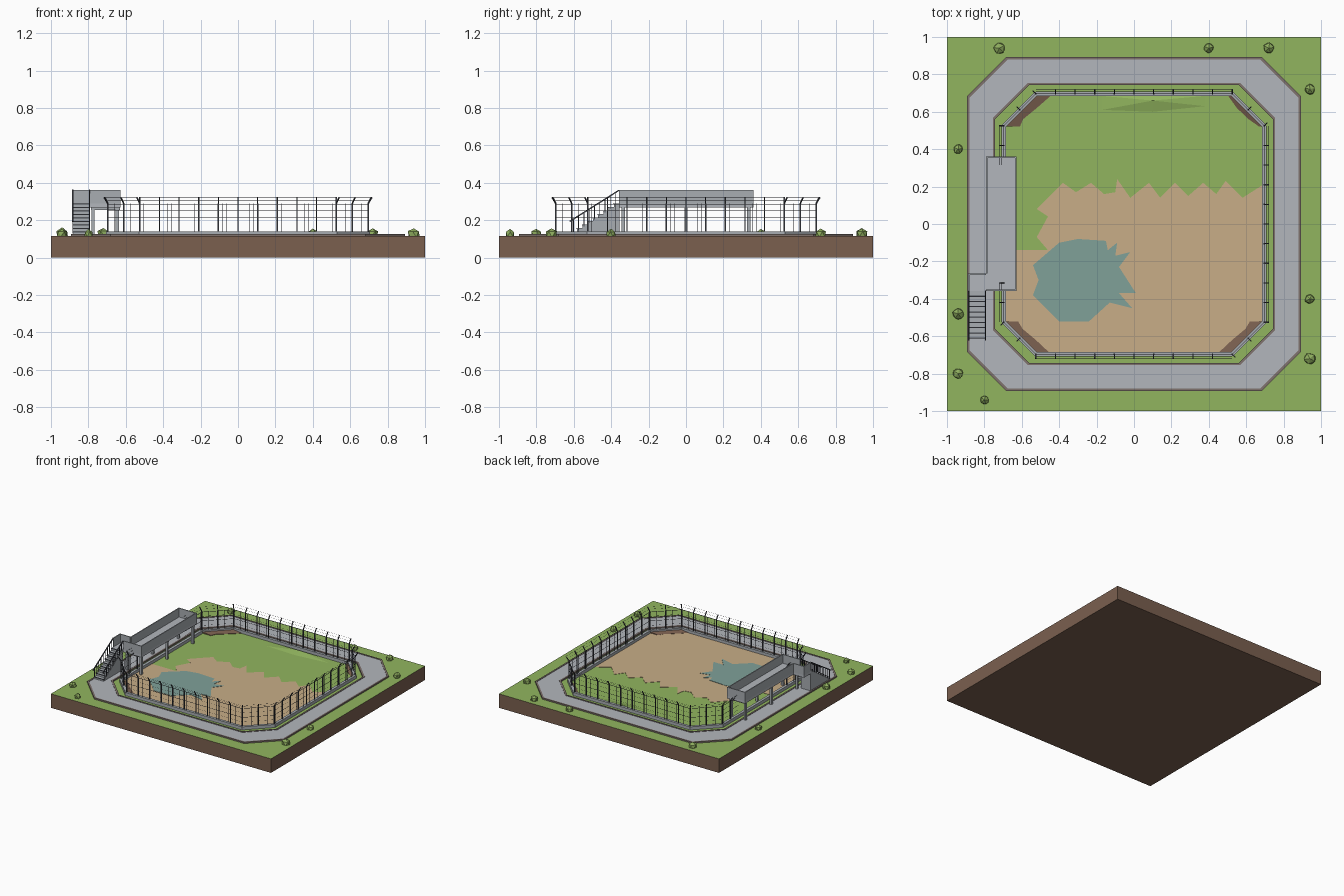
import bpy, bmesh, random
from mathutils import Vector, Matrix

random.seed(4)
if "Cube" in bpy.data.objects:
    bpy.data.objects.remove(bpy.data.objects["Cube"], do_unlink=True)


def material(name, srgb):
    mat = bpy.data.materials.new(name)
    mat.use_nodes = True
    colour = [((c + 0.055) / 1.055) ** 2.4 for c in srgb] + [1]
    mat.diffuse_color = colour
    mat.node_tree.nodes["Principled BSDF"].inputs["Base Color"].default_value = colour
    return mat


grass = material("grass green", (0.57, 0.71, 0.37))
soil = material("soil brown", (0.48, 0.375, 0.31))
sand = material("sand", (0.785, 0.68, 0.53))
water = material("pond water", (0.5, 0.63, 0.6))
paving = material("paving grey", (0.7, 0.715, 0.74))
kerb = material("kerb taupe", (0.5, 0.45, 0.43))
concrete = material("concrete grey", (0.66, 0.68, 0.7))
metal = material("dark metal", (0.27, 0.28, 0.31))
leaf = material("leaf green", (0.56, 0.68, 0.37))


def finish(bm, name, *mats):
    bmesh.ops.recalc_face_normals(bm, faces=bm.faces)
    mesh = bpy.data.meshes.new(name)
    bm.to_mesh(mesh)
    bm.free()
    for mat in mats:
        mesh.materials.append(mat)
    obj = bpy.data.objects.new(name, mesh)
    bpy.context.collection.objects.link(obj)
    return obj


def add_box(bm, lo, hi):
    lo, hi = Vector(lo), Vector(hi)
    mat = Matrix.Translation((lo + hi) / 2) @ Matrix.Diagonal((hi - lo).to_4d())
    mat[3][3] = 1
    bmesh.ops.create_cube(bm, size=1, matrix=mat)


def add_bar(bm, start, end, width):
    start, end = Vector(start), Vector(end)
    way = end - start
    mat = (Matrix.Translation((start + end) / 2)
           @ way.to_track_quat("Z", "Y").to_matrix().to_4x4()
           @ Matrix.Diagonal((width, width, way.length, 1)))
    bmesh.ops.create_cube(bm, size=1, matrix=mat)


def add_prism(bm, outline, shift):
    face = bm.faces.new([bm.verts.new(p) for p in outline])
    made = bmesh.ops.extrude_face_region(bm, geom=[face])["geom"]
    verts = [v for v in made if isinstance(v, bmesh.types.BMVert)]
    bmesh.ops.translate(bm, verts=verts, vec=shift)


def octagon(side, corner):
    return [(corner, -side), (side, -corner), (side, corner), (corner, side),
            (-corner, side), (-side, corner), (-side, -corner), (-corner, -side)]


def ring(name, outer, inner, low, high, mat):
    bm = bmesh.new()
    loops = [[bm.verts.new((x, y, z)) for x, y in octagon(*size)]
             for size, z in ((outer, low), (outer, high), (inner, high), (inner, low))]
    for a, b in zip(loops, loops[1:] + loops[:1]):
        for i in range(8):
            j = (i + 1) % 8
            bm.faces.new((a[i], a[j], b[j], b[i]))
    return finish(bm, name, mat)


def plate(name, points, low, high, mat):
    bm = bmesh.new()
    add_prism(bm, [(x, y, low) for x, y in points], (0, 0, high - low))
    return finish(bm, name, mat)


# Ground slab: soil with a grass top
GROUND = 0.115
bm = bmesh.new()
add_box(bm, (-1, -1, 0), (1, 1, GROUND))
bm.normal_update()
for f in bm.faces:
    f.material_index = 1 if f.normal.z > 0.5 else 0
finish(bm, "ground_slab", soil, grass)

# Sand floor with a ragged edge, and the pond
shore = [(0.69, 0.21), (0.58, 0.14), (0.49, 0.23), (0.44, 0.16), (0.37, 0.22),
         (0.29, 0.15), (0.22, 0.22), (0.14, 0.14), (0.08, 0.22), (-0.02, 0.14),
         (-0.09, 0.24), (-0.1, 0.17), (-0.16, 0.16), (-0.23, 0.22), (-0.31, 0.17),
         (-0.38, 0.22), (-0.52, 0.08), (-0.46, 0.04), (-0.52, -0.07), (-0.46, -0.14),
         (-0.69, -0.14), (-0.69, -0.52), (-0.52, -0.69), (0.52, -0.69), (0.69, -0.52)]
plate("sand_floor", shore, GROUND - 0.01, GROUND + 0.002, sand)
pond = [(-0.54, -0.22), (-0.4, -0.1), (-0.3, -0.08), (-0.15, -0.09), (-0.14, -0.14),
        (-0.09, -0.1), (-0.1, -0.17), (-0.02, -0.15), (-0.08, -0.23), (0.01, -0.37),
        (-0.08, -0.37), (-0.01, -0.45), (-0.13, -0.42), (-0.24, -0.52), (-0.4, -0.52),
        (-0.54, -0.38), (-0.51, -0.3)]
plate("pond", pond, GROUND - 0.01, GROUND + 0.004, water)

# Bare soil banks in the corners
for name, sx, sy, deep in (("back_right", -1, 1, 0.08), ("front_right", -1, -1, 0.07),
                           ("front_left", 1, -1, 0.07), ("back_left", 1, 1, 0.02)):
    bm = bmesh.new()
    edge = [(0.69, 0.52, 0.128), (0.52, 0.69, 0.128), (0.52 - deep, 0.69, 0.118),
            (0.56 - deep / 2, 0.62, 0.118), (0.62 - deep / 3, 0.56, 0.118),
            (0.69 - deep, 0.52, 0.118)]
    add_prism(bm, [(x * sx, y * sy, z) for x, y, z in edge], (0, 0, -0.01))
    finish(bm, name + "_bank", soil)

# Low grass mound at the back
bm = bmesh.new()
rim = [bm.verts.new((x, y, GROUND)) for x, y in
       ((-0.17, 0.61), (0.1, 0.6), (0.38, 0.63), (0.38, 0.685), (-0.17, 0.685))]
peak = bm.verts.new((0.1, 0.66, 0.13))
for a, b in zip(rim, rim[1:] + rim[:1]):
    bm.faces.new((a, b, peak))
finish(bm, "grass_mound", grass)

# Walkway, its kerbs, and the fence footing
ring("walkway", (0.88, 0.675), (0.755, 0.568), 0.11, 0.123, paving)
ring("outer_kerb", (0.893, 0.682), (0.88, 0.675), 0.11, 0.126, kerb)
ring("inner_kerb", (0.755, 0.568), (0.742, 0.56), 0.11, 0.126, kerb)
ring("fence_footing", (0.707, 0.53), (0.685, 0.52), 0.11, 0.14, concrete)

# Perimeter fence: posts with outward arms, rails and mesh wires
posts, wires = bmesh.new(), bmesh.new()
corners = [Vector((x, y, 0)) for x, y in octagon(0.696, 0.525)]
for i, a in enumerate(corners):
    b = corners[(i + 1) % 8]
    bays = 10 if i % 2 else 2
    out = Vector((b.y - a.y, a.x - b.x, 0)).normalized() * 0.022
    for k in range(bays):
        p, q = a.lerp(b, k / bays), a.lerp(b, (k + 1) / bays)
        mid = (p + q) / 2
        if mid.x < -0.69 and abs(mid.y) < 0.36:
            continue
        top = Vector((0, 0, 0.288))
        add_bar(posts, p + Vector((0, 0, 0.12)), p + top, 0.007)
        add_bar(posts, p + top, p + out + Vector((0, 0, 0.322)), 0.006)
        for z, w in ((0.285, 0.0025), (0.212, 0.002), (0.175, 0.0007), (0.25, 0.0007)):
            add_bar(wires, p + Vector((0, 0, z)), q + Vector((0, 0, z)), w)
        for t in (0.5, 1):
            lift = out * t + Vector((0, 0, 0.288 + 0.032 * t))
            add_bar(wires, p + lift, q + lift, 0.0008)
        for t in (0.2, 0.4, 0.6, 0.8):
            m = p.lerp(q, t)
            add_bar(wires, m + Vector((0, 0, 0.14)), m + top, 0.0007)
finish(posts, "fence_posts", metal)
finish(wires, "fence_wires", metal)

# Viewing platform: deck, landing, parapets and legs
LEFT, RIGHT, FRONT, BACK = -0.79, -0.627, -0.358, 0.36
OUT, TURN, DECK, TOP, W = -0.887, -0.265, 0.288, 0.36, 0.008
bm = bmesh.new()
add_box(bm, (LEFT, FRONT, 0.268), (RIGHT, BACK, DECK))
add_box(bm, (OUT, FRONT, 0.268), (LEFT, TURN, DECK))
finish(bm, "platform_deck", paving)
bm = bmesh.new()
for x0, y0, x1, y1 in ((RIGHT - W, FRONT, RIGHT, BACK), (LEFT, TURN, LEFT + W, BACK),
                       (LEFT, FRONT, RIGHT, FRONT + W), (LEFT, BACK - W, RIGHT, BACK),
                       (OUT, FRONT, OUT + W, TURN), (OUT, TURN - W, LEFT, TURN)):
    add_box(bm, (x0, y0, DECK - 0.002), (x1, y1, TOP))
finish(bm, "platform_parapet", concrete)
bm = bmesh.new()
for y in (-0.335, 0, 0.335):
    for x in (-0.775, -0.645):
        add_box(bm, (x - 0.009, y - 0.009, 0.11), (x + 0.009, y + 0.009, 0.27))
    add_box(bm, (-0.785, y - 0.007, 0.255), (-0.632, y + 0.007, 0.269))
finish(bm, "platform_legs", concrete)

# Staircase: stepped solid
STEPS, START, FOOT = 9, -0.61, 0.12
run, rise = (FRONT - START) / STEPS, (DECK - FOOT) / STEPS
profile = [(START, FOOT)]
for i in range(STEPS):
    profile += [(START + i * run, FOOT + (i + 1) * rise),
                (START + (i + 1) * run, FOOT + (i + 1) * rise)]
profile.append((FRONT, FOOT))
bm = bmesh.new()
add_prism(bm, [(OUT + 0.005, y, z) for y, z in profile], (LEFT - OUT - 0.01, 0, 0))
finish(bm, "staircase", concrete)

# Dark tread nosings and handrails
bm = bmesh.new()
for i in range(STEPS):
    y, z = START + i * run, FOOT + (i + 1) * rise
    add_box(bm, (OUT + 0.005, y - 0.003, z - 0.005), (LEFT - 0.005, y + 0.003, z + 0.001))
for x in (OUT + 0.004, LEFT - 0.004):
    add_bar(bm, (x, START - 0.012, 0.193), (x, FRONT, TOP), 0.007)
    for i in range(STEPS):
        y, z = START + (i + 0.3) * run, FOOT + (i + 0.5) * rise
        add_bar(bm, (x, y, z), (x, y, z + 0.073), 0.004)
finish(bm, "stair_rails", metal)

# Shrubs around the border
for x, y, size in ((-0.72, 0.94, 0.034), (0.4, 0.94, 0.028), (0.72, 0.94, 0.031),
                   (0.94, 0.72, 0.031), (-0.94, 0.4, 0.028), (-0.94, -0.48, 0.034),
                   (-0.94, -0.8, 0.03), (-0.8, -0.94, 0.026), (0.94, -0.4, 0.029),
                   (0.94, -0.72, 0.034)):
    bm = bmesh.new()
    bmesh.ops.create_icosphere(bm, subdivisions=1, radius=size)
    for v in bm.verts:
        v.co *= random.uniform(0.9, 1.1)
    turn = Matrix.Rotation(random.uniform(0, 3), 4, "Z")
    bm.transform(Matrix.Translation((x, y, GROUND + 0.01)) @ turn)
    finish(bm, "shrub", leaf)
